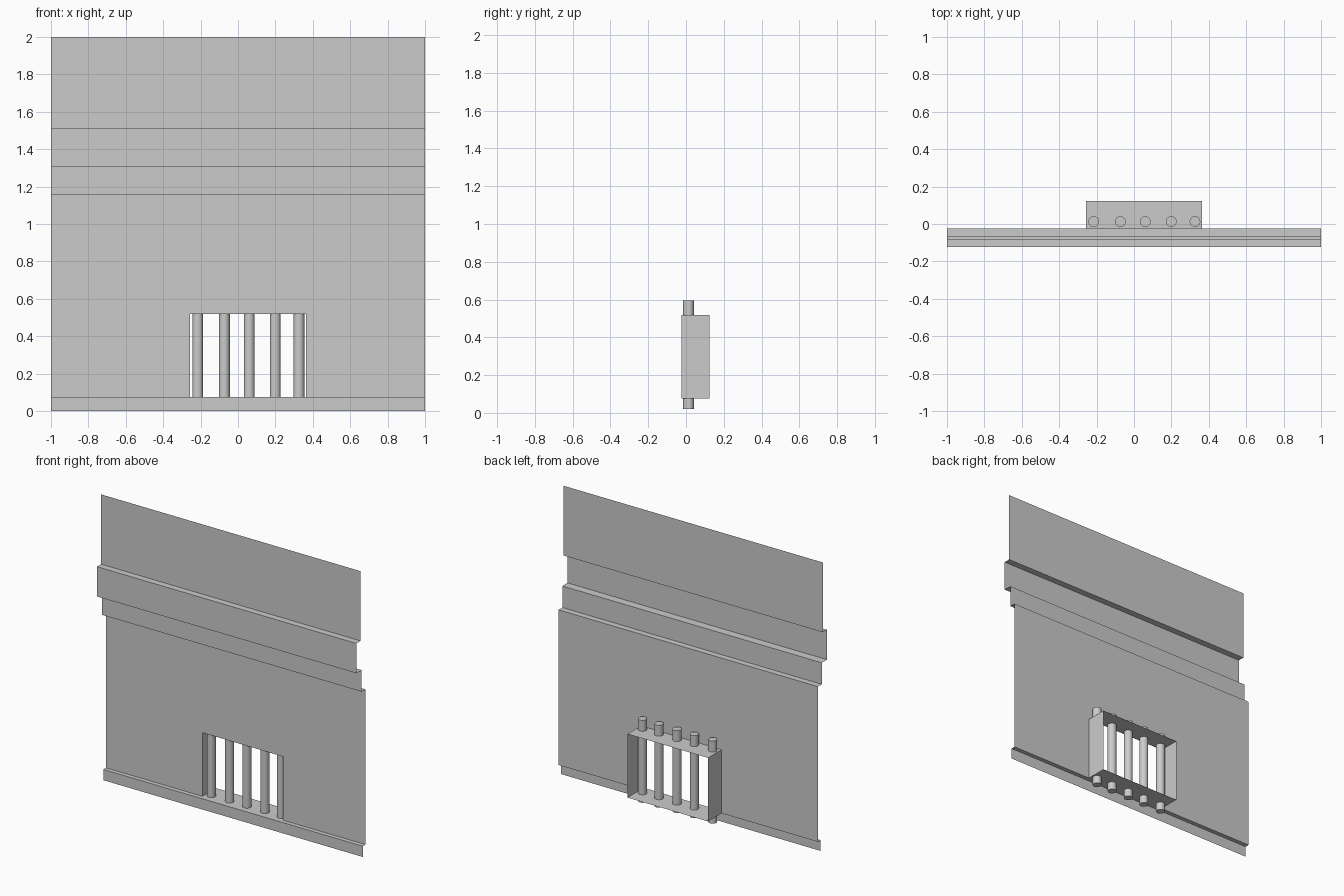
import bpy, bmesh

if "Cube" in bpy.data.objects:
    bpy.data.objects.remove(bpy.data.objects["Cube"])

X0, X1 = -0.257, 0.364          # window opening
Z0, Z1 = 0.075, 0.518
Y_WALL, Y_BACK = -0.025, 0.124


def sheet(name, quads):
    """Thin surface made from quads, welded where they touch."""
    bm = bmesh.new()
    for q in quads:
        bm.faces.new([bm.verts.new(p) for p in q])
    bmesh.ops.remove_doubles(bm, verts=bm.verts, dist=1e-4)
    me = bpy.data.meshes.new(name)
    bm.to_mesh(me)
    bm.free()
    ob = bpy.data.objects.new(name, me)
    bpy.context.collection.objects.link(ob)
    return ob


def strip(a, b, x0=-1, x1=1):
    """Quad across x between two (y, z) profile points, facing the front."""
    return [(x0, *a), (x1, *a), (x1, *b), (x0, *b)]


def strips(points):
    return [strip(a, b) for a, b in zip(points, points[1:])]


# Skirting board at the floor
sheet("skirting", strips([(-0.055, 0), (-0.055, Z0), (Y_WALL, Z0)]))

# Main wall panel around the window opening
main_top = 1.156
sheet("wall_panel", [
    strip((Y_WALL, Z0), (Y_WALL, Z1), -1, X0),
    strip((Y_WALL, Z0), (Y_WALL, Z1), X1, 1),
    strip((Y_WALL, Z1), (Y_WALL, main_top), -1, X0),
    strip((Y_WALL, Z1), (Y_WALL, main_top), X0, X1),
    strip((Y_WALL, Z1), (Y_WALL, main_top), X1, 1),
])

# Stepped cornice and upper wall
sheet("cornice", strips([
    (Y_WALL, main_top), (-0.067, main_top), (-0.067, 1.306),
    (-0.124, 1.306), (-0.124, 1.514), (-0.079, 1.514),
]))
sheet("upper_wall", strips([(-0.079, 1.514), (-0.079, 2.0)]))

# Window reveal: four sides facing into the opening
ring = [(X0, Z0), (X1, Z0), (X1, Z1), (X0, Z1)]
sheet("window_reveal", [
    [(a[0], Y_WALL, a[1]), (b[0], Y_WALL, b[1]),
     (b[0], Y_BACK, b[1]), (a[0], Y_BACK, a[1])]
    for a, b in zip(ring, ring[1:] + ring[:1])
])

# Window bars
for i, x in enumerate([-0.215, -0.073, 0.060, 0.199, 0.326]):
    bpy.ops.mesh.primitive_cylinder_add(
        vertices=16, radius=0.029, depth=0.574, location=(x, 0.013, 0.307))
    bpy.context.object.name = f"window_bar_{i + 1}"
    bpy.ops.object.shade_smooth_by_angle()
